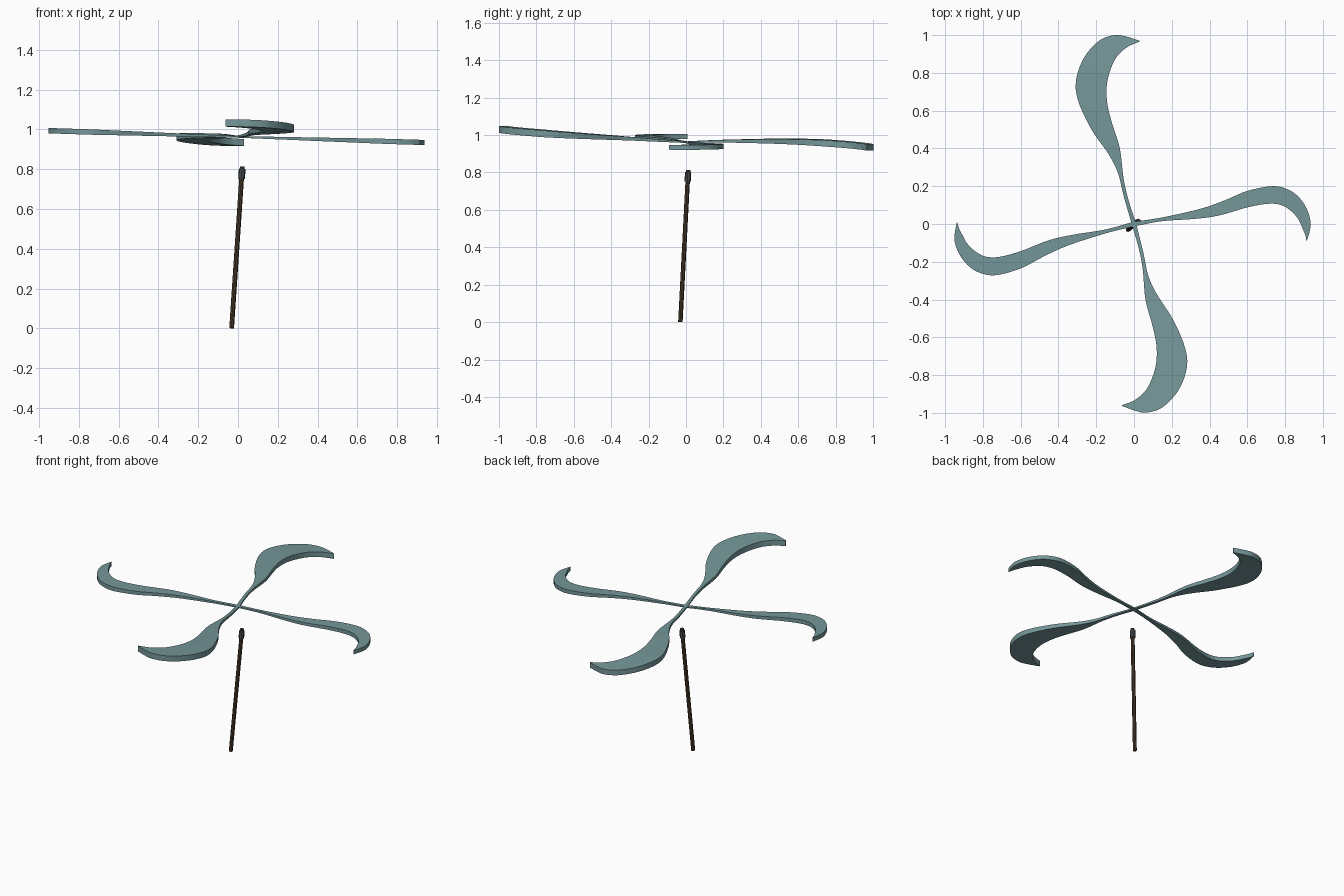
import bpy, bmesh, math
from mathutils import Vector, Matrix

cube = bpy.data.objects.get("Cube")
if cube:
    bpy.data.objects.remove(cube, do_unlink=True)


def make_material(name, colour):
    mat = bpy.data.materials.new(name)
    mat.use_nodes = True
    mat.diffuse_color = (*colour, 1)
    mat.node_tree.nodes["Principled BSDF"].inputs["Base Color"].default_value = (*colour, 1)
    return mat


teal = make_material("muted teal", (0.18, 0.31, 0.32))
brown = make_material("dark brown", (0.07, 0.045, 0.025))
grey = make_material("dark slate", (0.06, 0.075, 0.08))


def finish(bm, name, mat):
    bmesh.ops.recalc_face_normals(bm, faces=bm.faces)
    mesh = bpy.data.meshes.new(name)
    bm.to_mesh(mesh)
    bm.free()
    mesh.materials.append(mat)
    obj = bpy.data.objects.new(name, mesh)
    bpy.context.collection.objects.link(obj)
    return obj


def smooth_path(points, steps=5):
    """Catmull-Rom curve through the points."""
    pts = [Vector(p) for p in points]
    pts = [2 * pts[0] - pts[1]] + pts + [2 * pts[-1] - pts[-2]]
    out = []
    for a, b, c, d in zip(pts, pts[1:], pts[2:], pts[3:]):
        for i in range(steps):
            t = i / steps
            out.append(0.5 * (2 * b + (c - a) * t + (2 * a - 5 * b + 4 * c - d) * t ** 2
                              + (3 * b - a - 3 * c + d) * t ** 3))
    return out + [pts[-2]]


# Outer edge (along, across) and inner edge (along, across), hub to tip
WIDE = [(0, .012, 0, -.012), (.15, .055, .13, .03), (.27, .085, .24, .055),
        (.37, .135, .4, .075), (.5, .225, .53, .115), (.65, .295, .63, .14),
        (.76, .307, .72, .145), (.88, .265, .8, .13), (.97, .185, .88, .095),
        (1, .105, .93, .045), (.995, .05, .952, .005), (.97, -.03, .965, -.03)]
NARROW = [(0, .012, 0, -.012), (.15, .035, .15, .015), (.35, .08, .32, .027),
          (.48, .125, .45, .045), (.6, .175, .6, .088), (.73, .2, .71, .107),
          (.81, .185, .78, .1), (.87, .145, .83, .07), (.915, .08, .87, .025),
          (.935, .01, .895, -.03), (.93, -.04, .907, -.06), (.915, -.09, .913, -.09)]


def blade(name, profile, angle, size, rise, droop, thick):
    """Hooked blade that thickens outward and follows the tilt of the rotor."""
    bm = bmesh.new()
    turn = Matrix.Rotation(angle, 3, "Z")
    rings = []
    outer = smooth_path([p[:2] for p in profile])
    inner = smooth_path([p[2:] for p in profile])
    for a, b in zip(outer, inner):
        ring = []
        for p, side in ((a, 1), (b, 1), (b, -1), (a, -1)):
            pos = turn @ Vector((p.x, p.y, 0)) * size
            r = p.x
            half = 0.004 + (thick / 2 - 0.004) * min(1, r / 0.75)
            pos.z = 0.962 - 0.03 * pos.x + rise * r - droop * r * r + side * half
            ring.append(bm.verts.new(pos))
        rings.append(ring)
    for r0, r1 in zip(rings, rings[1:]):
        for i in range(4):
            j = (i + 1) % 4
            bm.faces.new((r0[i], r0[j], r1[j], r1[i]))
    bm.faces.new(rings[0])
    bm.faces.new(rings[-1])
    obj = finish(bm, name, teal)
    bpy.ops.object.select_all(action="DESELECT")
    bpy.context.view_layer.objects.active = obj
    obj.select_set(True)
    bpy.ops.object.shade_smooth_by_angle(angle=math.radians(35))


quarter = math.pi / 2
blade("back_blade", WIDE, quarter, 1, 0.03, 0.06, 0.034)
blade("front_blade", WIDE, -quarter - 0.035, 0.995, 0.07, 0, 0.036)
blade("left_blade", NARROW, 0, 1, 0, 0, 0.026)
blade("right_blade", NARROW, math.pi + 0.09, 1.02, 0.003, 0, 0.027)


# Leaning stick with a dark band near its top
def rod(name, start, end, radius, mat):
    axis = end - start
    bm = bmesh.new()
    place = (Matrix.Translation((start + end) / 2)
             @ axis.to_track_quat("Z", "Y").to_matrix().to_4x4())
    bmesh.ops.create_cone(bm, cap_ends=True, segments=8, radius1=radius, radius2=radius,
                          depth=axis.length, matrix=place)
    finish(bm, name, mat)


foot = Vector((-0.032, -0.03, 0.001))
top = Vector((0.022, 0.012, 0.813))
rod("stick", foot, top, 0.012, brown)
rod("stick_band", foot.lerp(top, 0.925), foot.lerp(top, 0.985), 0.017, grey)
